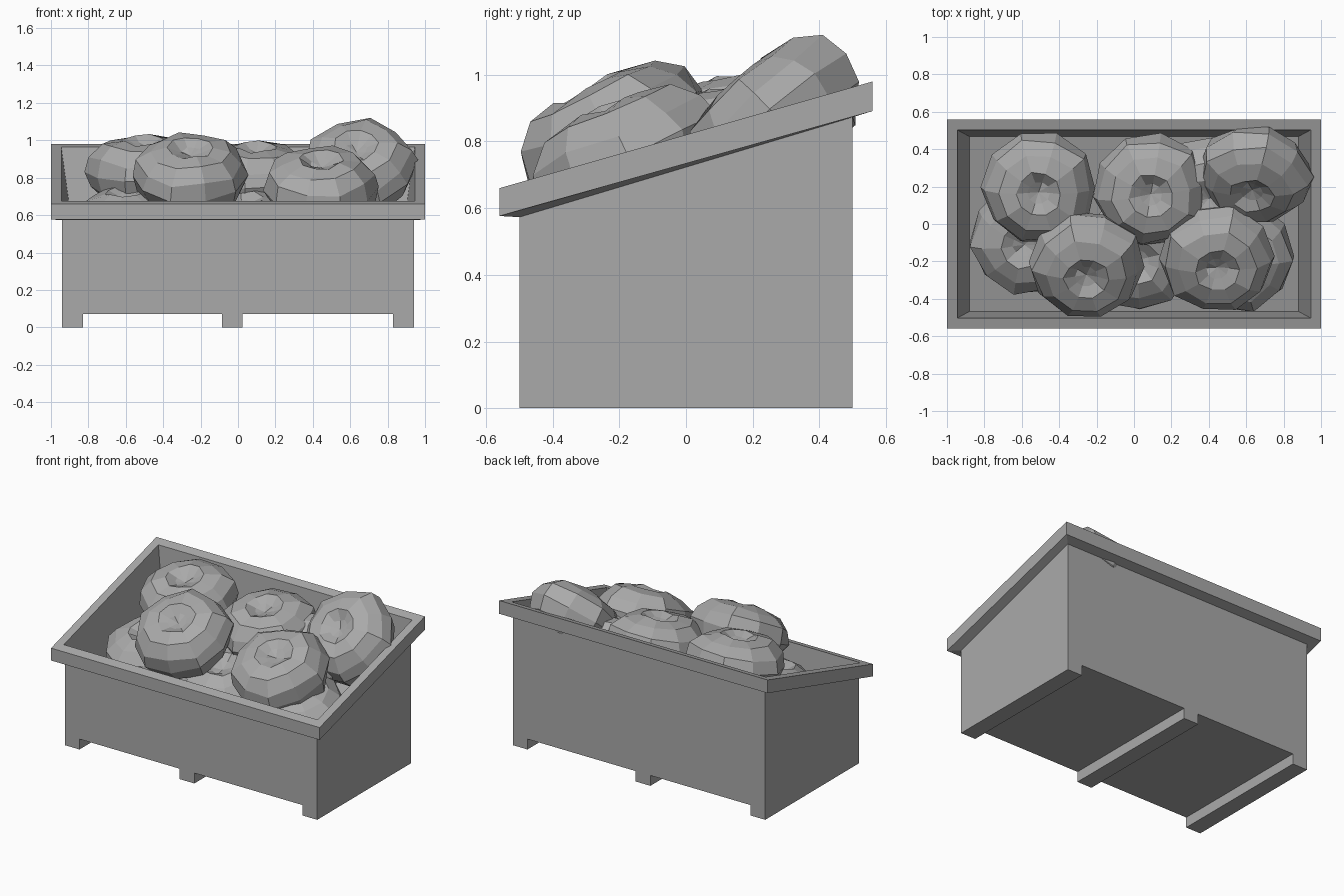
import bpy, bmesh, math, random
from mathutils import Matrix, Vector

if "Cube" in bpy.data.objects:
    bpy.data.objects.remove(bpy.data.objects["Cube"], do_unlink=True)

grey = bpy.data.materials.new("plain_grey")
grey.use_nodes = True
grey.diffuse_color = (0.4, 0.4, 0.4, 1)
grey.node_tree.nodes["Principled BSDF"].inputs["Base Color"].default_value = (0.4, 0.4, 0.4, 1)


def finish(bm, name):
    bmesh.ops.recalc_face_normals(bm, faces=bm.faces)
    mesh = bpy.data.meshes.new(name)
    bm.to_mesh(mesh)
    bm.free()
    mesh.materials.append(grey)
    return mesh


def add_object(name, mesh, matrix=Matrix()):
    obj = bpy.data.objects.new(name, mesh)
    obj.matrix_world = matrix
    bpy.context.collection.objects.link(obj)
    return obj


def bridge(bm, lower, upper):
    n = len(lower)
    for i in range(n):
        j = (i + 1) % n
        bm.faces.new((lower[i], lower[j], upper[j], upper[i]))


# Bin: rectangular rings, each tilted up to the back, from inner floor over the rim to the base
def rectangle(bm, half_x, half_y, height, slope):
    corners = ((-1, -1), (1, -1), (1, 1), (-1, 1))
    return [bm.verts.new((sx * half_x, sy * half_y, height + slope * sy * half_y))
            for sx, sy in corners]


bm = bmesh.new()
rings = [rectangle(bm, *r) for r in (
    (0.88, 0.468, 0.36, 0.286),   # inner floor
    (0.945, 0.503, 0.82, 0.286),  # rim inner edge
    (1.0, 0.56, 0.82, 0.286),     # rim outer edge
    (1.0, 0.56, 0.734, 0.281),    # rim lower edge
    (0.94, 0.5, 0.723, 0.3),      # top of the walls
    (0.94, 0.5, 0.07, 0.0),       # underside
)]
for a, b in zip(rings, rings[1:]):
    bridge(bm, a, b)
bm.faces.new(rings[0])
bm.faces.new(rings[-1])
add_object("bin", finish(bm, "bin"))

# Runners under the bin
for name, x in (("left_runner", 0.885), ("middle_runner", -0.03), ("right_runner", -0.885)):
    bm = bmesh.new()
    bmesh.ops.create_cube(bm, size=1, matrix=Matrix.Translation((x, 0, 0.035))
                          @ Matrix.Diagonal((0.11, 1.0, 0.07, 1)))
    add_object(name, finish(bm, name))

# Pumpkin: squashed low-poly lathe, ribbed and uneven, sunken at both poles
random.seed(4)
SIDES = 10
PROFILE = ((0.09, -0.125), (0.19, -0.15), (0.275, -0.085), (0.31, 0.0),
           (0.285, 0.085), (0.215, 0.15), (0.12, 0.17), (0.06, 0.135))
bm = bmesh.new()
rings = []
for radius, z in PROFILE:
    ring = []
    for i in range(SIDES):
        a = math.tau * i / SIDES
        r = radius * (1.02 if i % 2 else 0.98) * random.uniform(0.97, 1.03)
        ring.append(bm.verts.new((r * math.cos(a), r * math.sin(a),
                                  z + random.uniform(-0.012, 0.012))))
    rings.append(ring)
for a, b in zip(rings, rings[1:]):
    bridge(bm, a, b)
for ring, z in ((rings[0], -0.1), (rings[-1], 0.12)):
    pole = bm.verts.new((0, 0, z))
    for i in range(SIDES):
        bm.faces.new((ring[i], ring[(i + 1) % SIDES], pole))
pumpkin = finish(bm, "pumpkin")

# Heap: position, lean to the front, lean sideways, turn (degrees)
HEAP = (
    ("back_right", (-0.51, 0.195, 0.835), 12, 0, 0),
    ("back_middle", (0.09, 0.185, 0.80), 12, 0, 8),
    ("back_left", (0.645, 0.265, 0.85), 43, -6, 40),
    ("front_right", (-0.255, -0.215, 0.81), 28, 0, 70),
    ("front_left", (0.445, -0.18, 0.745), 25, 0, 110),
    ("buried_right", (-0.57, -0.08, 0.57), 15, -8, 150),
    ("buried_middle", (0.02, -0.16, 0.53), 16, 0, 200),
    ("buried_left", (0.55, -0.17, 0.52), 16, 5, 250),
    ("buried_back", (0.4, 0.17, 0.72), 16, 0, 300),
)
for name, place, lean, side, turn in HEAP:
    matrix = (Matrix.Translation(Vector(place))
              @ Matrix.Rotation(math.radians(lean), 4, 'X')
              @ Matrix.Rotation(math.radians(side), 4, 'Y')
              @ Matrix.Rotation(math.radians(turn), 4, 'Z'))
    add_object(name + "_pumpkin", pumpkin, matrix)
